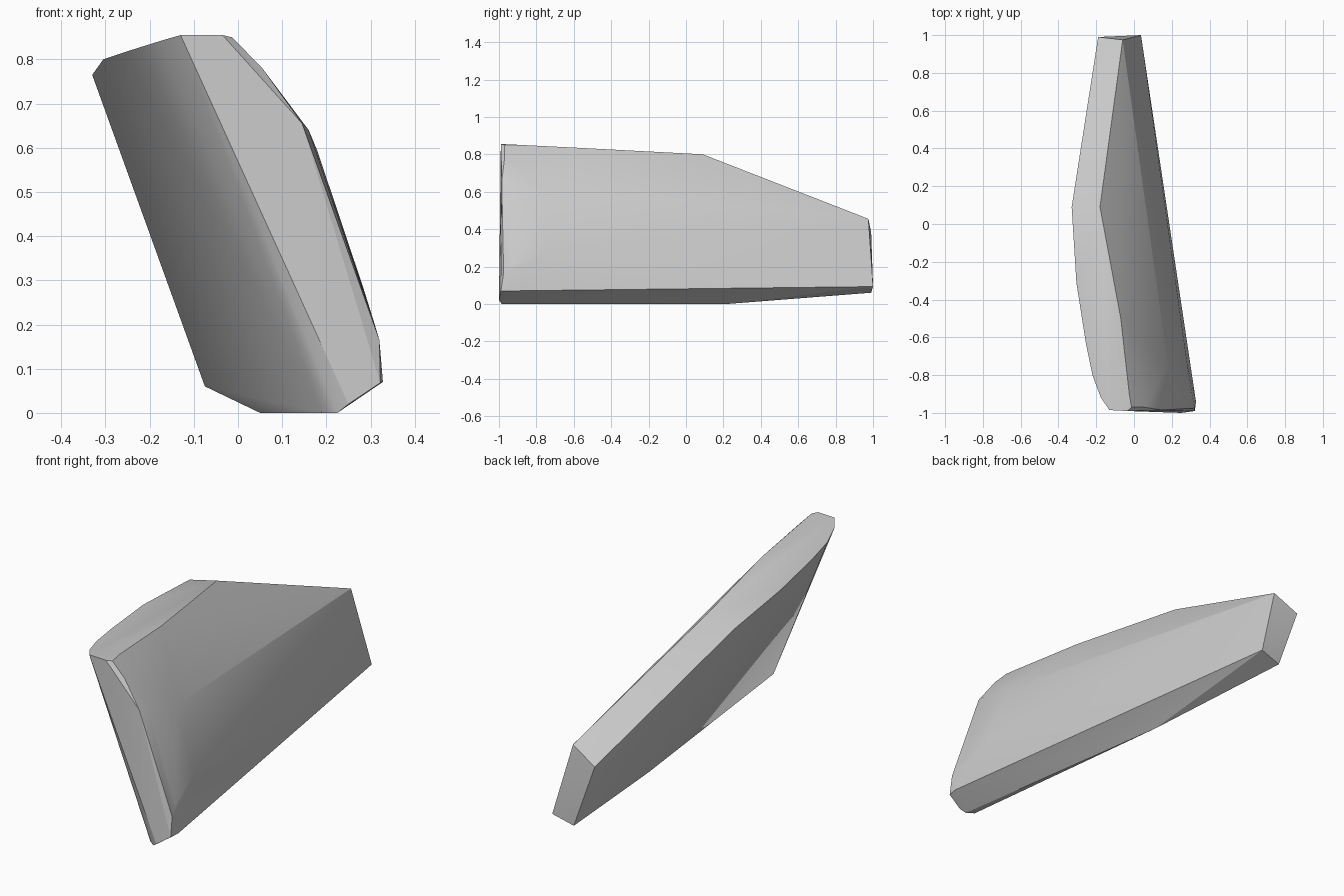
import bpy, bmesh, math

if "Cube" in bpy.data.objects:
    bpy.data.objects.remove(bpy.data.objects["Cube"])

# Slanted stone slab: convex hull of a few measured corner points
top_left = [(-.33, .09, .765), (-.305, -.31, .80), (-.255, -.63, .817),
            (-.22, -.80, .828), (-.175, -.92, .842), (-.13, -.985, .855)]
top_right = [(-.18, .09, .80), (-.07, -.5, .831), (-.025, -.9, .851),
             (-.035, -.99, .855), (-.013, -.97, .85)]
right_bulge = [(.055, -.97, .78), (.145, -.985, .655), (.16, -.93, .64), (.18, -.75, .592),
               (.283, -.75, .285), (.308, -.93, .205), (.32, -.975, .165)]
bottom = [(.328, -.94, .07), (.322, -.99, .068), (.25, -1.0, .02), (.225, -.985, 0),
          (.05, .22, 0), (.19, -.96, 0)]
back_end = [(-.19, .99, .383), (-.06, .975, .455), (.037, 1.0, .093), (-.075, .99, .06)]

bm = bmesh.new()
for p in top_left + top_right + right_bulge + bottom + back_end:
    bm.verts.new(p)
res = bmesh.ops.convex_hull(bm, input=bm.verts[:])
loose = [v for v in bm.verts if not v.link_faces]
bmesh.ops.delete(bm, geom=loose, context='VERTS')
bmesh.ops.recalc_face_normals(bm, faces=bm.faces[:])

mesh = bpy.data.meshes.new("stone_slab")
bm.to_mesh(mesh)
bm.free()
slab = bpy.data.objects.new("stone_slab", mesh)
bpy.context.collection.objects.link(slab)

# Single plain grey
mat = bpy.data.materials.new("stone grey")
mat.diffuse_color = (.6, .6, .6, 1)
mat.use_nodes = True
mat.node_tree.nodes["Principled BSDF"].inputs["Base Color"].default_value = mat.diffuse_color
mesh.materials.append(mat)

# Soft broad faces, crisp edges
bpy.context.view_layer.objects.active = slab
slab.select_set(True)
bpy.ops.object.shade_smooth_by_angle(angle=math.radians(20))
